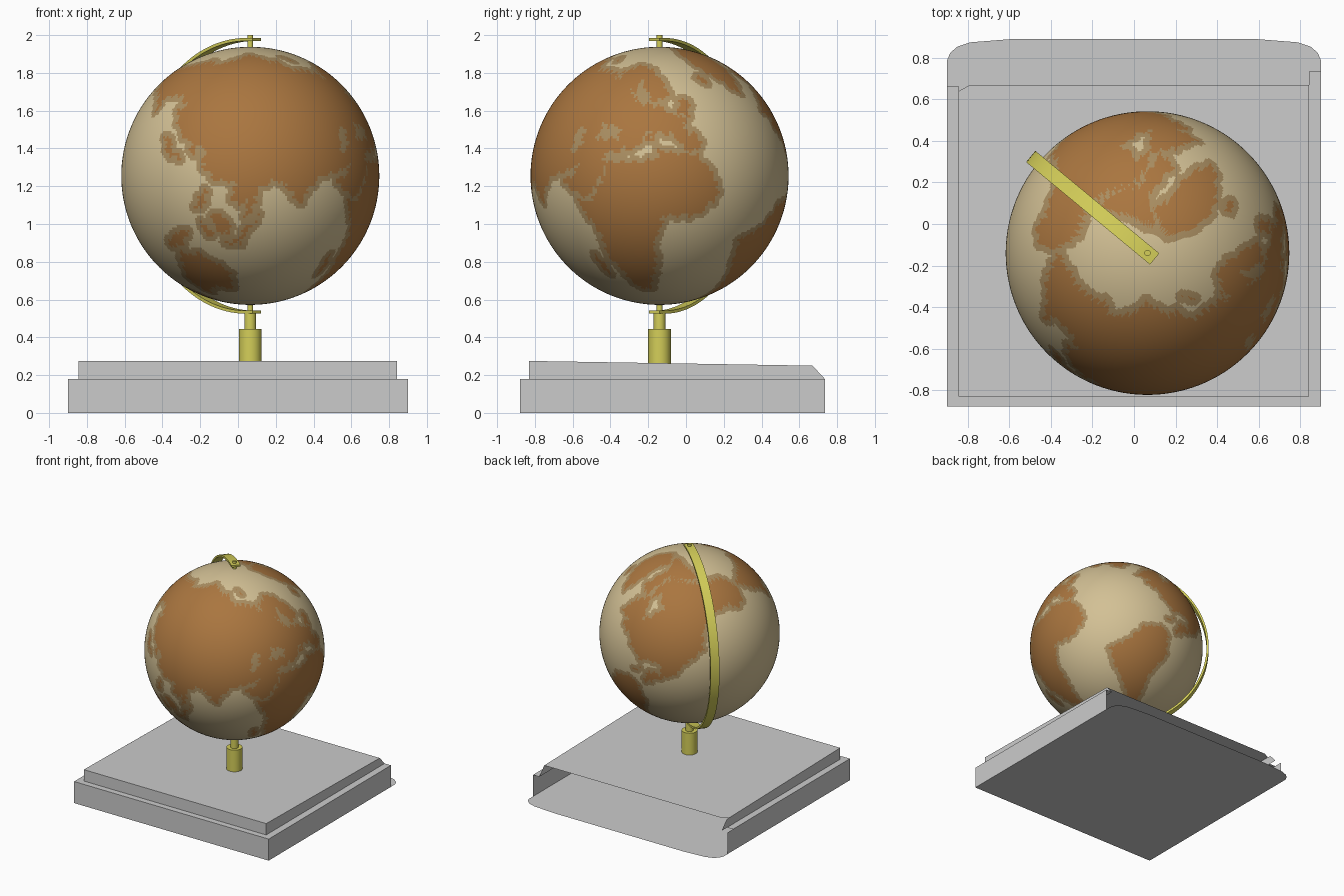
import bpy, bmesh, math
from mathutils import Vector, kdtree

if "Cube" in bpy.data.objects:
    bpy.data.objects.remove(bpy.data.objects["Cube"])

CENTER = Vector((0.065, -0.14, 1.255))
RADIUS = 0.683


def material(name, rgb):
    m = bpy.data.materials.new(name)
    m.diffuse_color = (*rgb, 1)
    m.use_nodes = True
    m.node_tree.nodes["Principled BSDF"].inputs["Base Color"].default_value = m.diffuse_color
    return m


GREY = material("base grey", (0.60, 0.60, 0.60))
BRASS = material("brass yellow", (0.66, 0.62, 0.10))
OCEAN = material("ocean cream", (0.65, 0.53, 0.30))
COAST = material("coast tan", (0.40, 0.27, 0.12))
LAND = material("land brown", (0.40, 0.18, 0.05))


def finish(bm, name, mats, smooth=None):
    me = bpy.data.meshes.new(name)
    bm.to_mesh(me)
    bm.free()
    ob = bpy.data.objects.new(name, me)
    bpy.context.collection.objects.link(ob)
    for m in mats:
        me.materials.append(m)
    if smooth:
        bpy.ops.object.select_all(action='DESELECT')
        ob.select_set(True)
        bpy.context.view_layer.objects.active = ob
        bpy.ops.object.shade_smooth_by_angle(angle=math.radians(smooth))
    return ob


def shell(name, polygons):
    """Open shell of flat sheets, each facing away from the middle of the base."""
    bm = bmesh.new()
    for pts in polygons:
        f = bm.faces.new([bm.verts.new(p) for p in pts])
        f.normal_update()
        if f.normal.dot(f.calc_center_median() - Vector((0, 0, 0.13))) < 0:
            f.normal_flip()
    bmesh.ops.remove_doubles(bm, verts=bm.verts, dist=0.0005)
    return finish(bm, name, [GREY])


def cylinder(name, r, z0, z1, sides=32):
    bm = bmesh.new()
    bmesh.ops.create_cone(bm, cap_ends=True, segments=sides, radius1=r, radius2=r, depth=z1 - z0)
    bmesh.ops.translate(bm, verts=bm.verts, vec=(CENTER.x, CENTER.y, (z0 + z1) / 2))
    return finish(bm, name, [BRASS], 40)


# Base: hollow stepped box, open at the back, on a floor sheet with rounded back corners
half = [(0.9, 0.79), (0.885, 0.825), (0.85, 0.855), (0.79, 0.875), (0.60, 0.89)]
floor = [(-0.9, -0.88), (0.9, -0.88)] + half + [(-x, y) for x, y in reversed(half)]
shell("base_floor", [[(x, y, 0) for x, y in floor]])

lower = [[(-0.9, -0.88, 0), (0.9, -0.88, 0), (0.9, -0.88, 0.18), (-0.9, -0.88, 0.18)],
         [(-0.9, -0.88, 0.18), (0.9, -0.88, 0.18), (0.9, -0.83, 0.18), (-0.9, -0.83, 0.18)]]
upper = [[(-0.845, -0.83, 0.18), (0.842, -0.83, 0.18), (0.842, -0.83, 0.275), (-0.845, -0.83, 0.275)],
         [(-0.845, -0.83, 0.275), (0.842, -0.83, 0.275), (0.842, 0.67, 0.25),
          (-0.79, 0.67, 0.25), (-0.845, 0.64, 0.25)]]
for out, inn, back in ((-0.9, -0.845, 0.665), (0.9, 0.842, 0.735)):
    lower.append([(out, -0.88, 0), (out, 0.735, 0), (out, 0.735, 0.18), (out, -0.88, 0.18)])
    lower.append([(out, -0.83, 0.18), (inn, -0.83, 0.18), (inn, back, 0.18), (out, back, 0.18)])
    upper.append([(inn, -0.83, 0.18), (inn, -0.83, 0.275), (inn, 0.67, 0.25), (inn, 0.735, 0.18)])
shell("base_lower_step", lower)
shell("base_upper_step", upper)

# Stand post and axis pin
cylinder("post", 0.06, 0.262, 0.445)
cylinder("post_neck", 0.031, 0.445, 0.527)
cylinder("axis_pin", 0.015, 0.52, 2.0, 20)

# Half-ring arm from pole to pole
out_dir = Vector((-0.77, 0.637, 0)).normalized()
side = Vector((-out_dir.y, out_dir.x, 0)) * 0.035
bm = bmesh.new()
rings = []
for i in range(65):
    t = math.radians(-93.5 + 187 * i / 64)
    d = out_dir * math.cos(t) + Vector((0, 0, math.sin(t)))
    rings.append([bm.verts.new(CENTER + d * r + side * s)
                  for r, s in ((0.714, -1), (0.73, -1), (0.73, 1), (0.714, 1))])
for a, b in zip(rings, rings[1:]):
    for k in range(4):
        bm.faces.new((a[k], a[(k + 1) % 4], b[(k + 1) % 4], b[k]))
bm.faces.new(rings[0])
bm.faces.new(rings[-1])
bmesh.ops.recalc_face_normals(bm, faces=bm.faces)
finish(bm, "meridian_arm", [BRASS], 40)

# Globe outlines in (longitude, latitude) degrees
lands, seas = [], []


def outline(group, *pts):
    xs, ys = zip(*pts)
    group.append((min(xs), max(xs), min(ys), max(ys), pts))


# Europe with Scandinavia
outline(lands, (-9, 37), (-9, 43), (-1, 44), (-4, 48), (3, 51), (9, 54), (20, 55), (24, 59), (29, 60),
        (22, 61), (24, 65), (18, 62), (14, 56), (6, 58), (5, 62), (14, 68), (25, 71), (41, 67),
        (60, 69), (60, 40), (27, 40), (23, 37), (20, 40), (14, 45), (17, 39), (10, 44), (3, 43), (-2, 37))
# Northern and eastern Asia
outline(lands, (50, 68), (68, 69), (72, 73), (82, 73), (100, 77), (113, 74), (130, 71), (140, 73),
        (160, 70), (178, 69), (190, 66), (179, 63), (170, 60), (163, 58), (157, 51), (156, 58), (143, 59),
        (136, 54), (141, 52), (135, 44), (128, 40), (128, 35), (124, 39), (118, 38), (121, 36),
        (122, 30), (117, 23), (108, 21), (50, 30))
# Southern Asia and Arabia
outline(lands, (27, 37), (27, 41), (60, 45), (100, 40), (112, 22), (106, 20), (109, 12), (105, 9),
        (101, 13), (103, 2), (99, 8), (97, 16), (91, 22), (87, 21), (80, 15), (78, 8), (74, 16),
        (70, 21), (66, 25), (57, 26), (49, 30), (52, 24), (59, 22), (52, 16), (44, 13), (35, 28), (36, 36))
# Africa, Madagascar
outline(lands, (-6, 35), (10, 37), (11, 33), (20, 31), (34, 31), (37, 21), (43, 11), (51, 12), (40, -4),
        (40, -15), (35, -20), (32, -28), (26, -34), (18, -34), (12, -17), (13, -8), (9, 0),
        (9, 4), (-8, 5), (-17, 14), (-16, 24), (-10, 31))
outline(lands, (49, -12), (50, -16), (47, -25), (44, -22))
# North and Central America
outline(lands, (-168, 66), (-156, 71), (-128, 70), (-95, 72), (-82, 69), (-78, 63), (-65, 60), (-56, 52),
        (-66, 49), (-61, 46), (-70, 43), (-76, 35), (-81, 31), (-80, 26), (-84, 30), (-97, 28), (-96, 19),
        (-88, 21), (-83, 10), (-78, 8), (-92, 14), (-105, 20), (-113, 31), (-124, 40), (-124, 48),
        (-135, 58), (-150, 60), (-162, 55), (-158, 58), (-166, 61))
# Arctic islands, Greenland, Iceland
outline(lands, (-125, 72), (-120, 76), (-90, 82), (-65, 83), (-80, 76), (-62, 66), (-72, 63), (-85, 72))
outline(lands, (-73, 78), (-55, 82), (-30, 83), (-18, 78), (-22, 70), (-43, 60), (-53, 67), (-57, 75))
outline(lands, (-24, 65), (-15, 66), (-18, 63))
# South America
outline(lands, (-78, 8), (-72, 12), (-60, 9), (-50, 0), (-35, -6), (-39, -17), (-48, -27), (-57, -36),
        (-65, -42), (-68, -54), (-75, -48), (-71, -20), (-81, -5))
# Australia, New Zealand
outline(lands, (114, -23), (122, -17), (131, -12), (136, -14), (142, -11), (146, -19), (153, -27), (148, -38),
        (138, -34), (130, -32), (116, -35))
outline(lands, (173, -35), (178, -38), (168, -46), (172, -40))
# Islands: New Guinea, Borneo, Sumatra, Java, Sulawesi, Philippines, Japan, Britain
outline(lands, (131, -1), (141, -3), (150, -10), (138, -8))
outline(lands, (109, 1), (117, 7), (118, 1), (114, -4), (110, -2))
outline(lands, (95, 5), (104, -2), (106, -6), (101, -3))
outline(lands, (105, -6), (115, -8), (106, -8))
outline(lands, (120, 0), (125, 1), (122, -5), (119, -4))
outline(lands, (120, 18), (122, 17), (126, 7), (122, 8))
outline(lands, (130, 32), (136, 36), (140, 41), (145, 44), (141, 36), (135, 33))
outline(lands, (-5, 50), (1, 52), (-3, 58), (-6, 57))
# Cuba, Novaya Zemlya
outline(lands, (-84, 22), (-74, 20), (-77, 19))
outline(lands, (52, 71), (66, 77), (56, 73))
# Inland seas: Hudson Bay, Black Sea, Caspian Sea, White Sea
outline(seas, (-94, 59), (-85, 66), (-78, 61), (-79, 52), (-88, 56))
outline(seas, (28, 42), (31, 46), (38, 47), (41, 41))
outline(seas, (47, 45), (53, 46), (54, 37), (50, 37))
outline(seas, (36, 67), (42, 66), (38, 64))

# The map is printed stretched: (latitude on the ball, latitude on the map)
STRETCH = [(-90, -58), (-62, -35), (-14, 8), (11, 37), (40, 60), (70, 77), (90, 90)]


def map_latitude(lat):
    for (a, u), (b, v) in zip(STRETCH, STRETCH[1:]):
        if lat <= b:
            return u + (v - u) * (lat - a) / (b - a)
    return 90


def inside(group, x, y):
    for x0, x1, y0, y1, pts in group:
        if x0 <= x <= x1 and y0 <= y <= y1:
            hit = False
            for (ax, ay), (bx, by) in zip(pts, pts[1:] + pts[:1]):
                if (ay > y) != (by > y) and x < ax + (bx - ax) * (y - ay) / (by - ay):
                    hit = not hit
            if hit:
                return True
    return False


# Globe: land by outline, coast by distance to land, ocean elsewhere
bm = bmesh.new()
bmesh.ops.create_uvsphere(bm, u_segments=320, v_segments=160, radius=RADIUS)
land_points, water = [], []
for f in bm.faces:
    c = f.calc_center_median().normalized()
    # the map is mirrored, so longitude runs clockwise from above
    lon = (10 - math.degrees(math.atan2(c.y, c.x)) + 170) % 360 - 170
    lat = map_latitude(math.degrees(math.asin(c.z)))
    # small ripples roughen the coastline
    x = lon + 0.9 * math.sin(lat * 1.3) + 0.5 * math.sin(lat * 2.9 + lon)
    y = lat + 0.7 * math.sin(lon * 1.1) + 0.4 * math.sin(lon * 2.3 + lat)
    if inside(lands, x, y) and not inside(seas, x, y):
        f.material_index = 2
        land_points.append(c)
    else:
        water.append((f, c))
tree = kdtree.KDTree(len(land_points))
for i, p in enumerate(land_points):
    tree.insert(p, i)
tree.balance()
for f, c in water:
    f.material_index = 1 if tree.find(c)[2] < 0.052 else 0
bmesh.ops.translate(bm, verts=bm.verts, vec=CENTER)
finish(bm, "globe", [OCEAN, COAST, LAND], 60)
